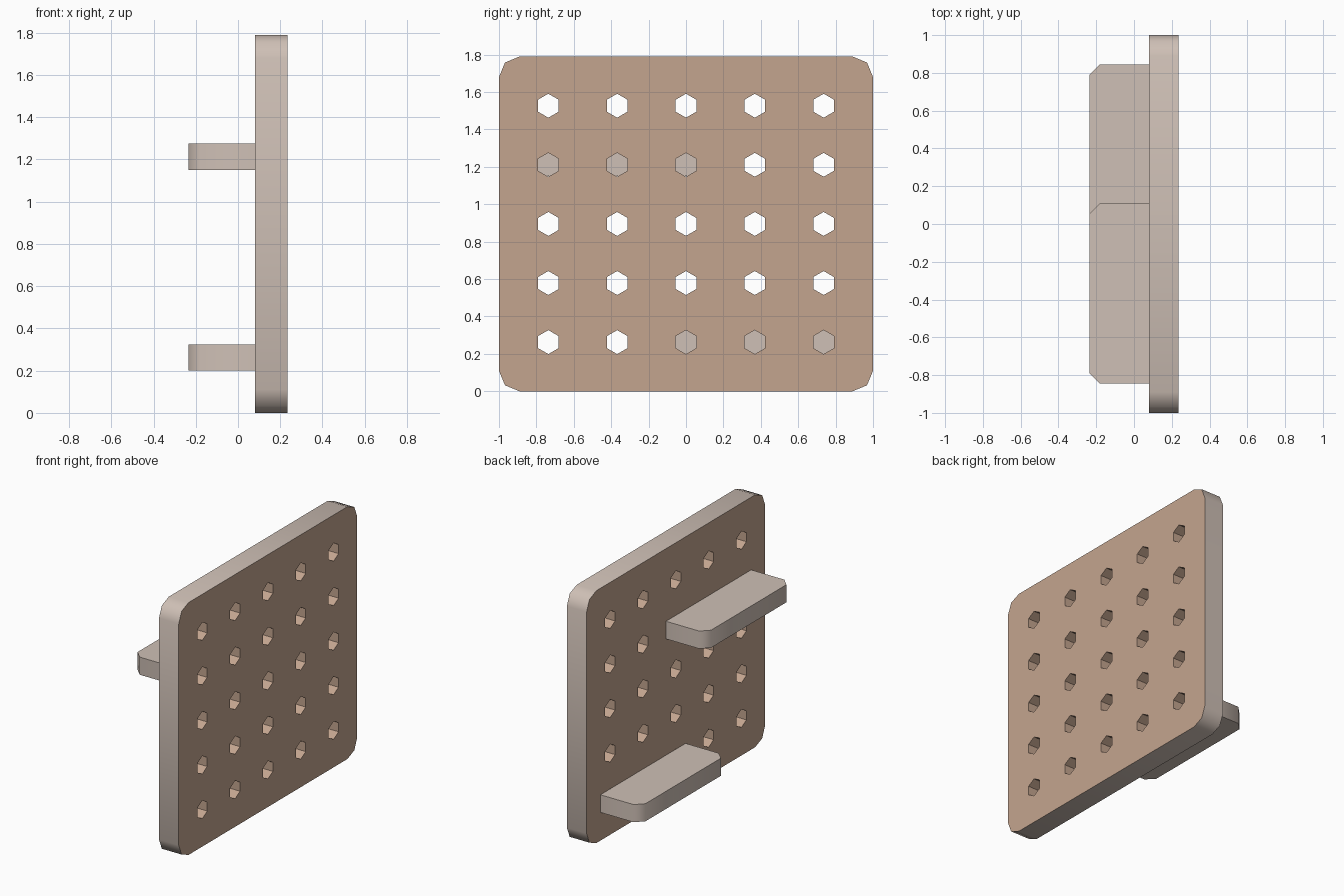
import bpy
import bmesh
from math import cos, sin, pi, radians
from mathutils import Vector

if "Cube" in bpy.data.objects:
    bpy.data.objects.remove(bpy.data.objects["Cube"], do_unlink=True)

HEIGHT = 1.79
BOARD_X = (0.08, 0.235)


def make_material(name, rgb):
    mat = bpy.data.materials.new(name)
    mat.use_nodes = True
    color = (*rgb, 1.0)
    mat.diffuse_color = color
    mat.node_tree.nodes["Principled BSDF"].inputs["Base Color"].default_value = color
    return mat


brown = make_material("warm brown", (0.55, 0.375, 0.275))
pale = make_material("pale taupe", (0.62, 0.525, 0.465))


def prism(bm, outline, direction):
    """Extrude a flat outline into a closed solid."""
    face = bm.faces.new([bm.verts.new(p) for p in outline])
    ext = bmesh.ops.extrude_face_region(bm, geom=[face], use_keep_orig=True)
    moved = [g for g in ext["geom"] if isinstance(g, bmesh.types.BMVert)]
    bmesh.ops.translate(bm, verts=moved, vec=Vector(direction))


def finish(name, bm, materials):
    bmesh.ops.recalc_face_normals(bm, faces=bm.faces[:])
    mesh = bpy.data.meshes.new(name)
    bm.to_mesh(mesh)
    bm.free()
    for mat in materials:
        mesh.materials.append(mat)
    obj = bpy.data.objects.new(name, mesh)
    bpy.context.collection.objects.link(obj)
    return obj


def activate(obj):
    bpy.ops.object.select_all(action="DESELECT")
    obj.select_set(True)
    bpy.context.view_layer.objects.active = obj


# Board with two-segment rounded corners
radius = 0.11
outline = []
for i, (sy, sz) in enumerate([(1, 1), (-1, 1), (-1, -1), (1, -1)]):
    for step in range(3):
        a = i * pi / 2 + step * pi / 4
        outline.append((BOARD_X[0],
                        sy * (1 - radius) + radius * cos(a),
                        HEIGHT / 2 + sz * (HEIGHT / 2 - radius) + radius * sin(a)))
bm = bmesh.new()
prism(bm, outline, (BOARD_X[1] - BOARD_X[0], 0, 0))
board = finish("peg_board", bm, [brown, pale])

# Grid of hexagonal peg holes
bm = bmesh.new()
for row in range(-2, 3):
    for col in range(-2, 3):
        hexagon = [(0, col * 0.368 + 0.064 * cos(pi / 6 + k * pi / 3),
                    HEIGHT / 2 + row * 0.316 + 0.064 * sin(pi / 6 + k * pi / 3))
                   for k in range(6)]
        prism(bm, hexagon, (0.4, 0, 0))
cutter = finish("hole_cutter", bm, [brown])
cutter.hide_render = True

mod = board.modifiers.new("peg_holes", "BOOLEAN")
mod.operation = "DIFFERENCE"
mod.solver = "EXACT"
mod.object = cutter
activate(board)
bpy.ops.object.modifier_apply(modifier=mod.name)
bpy.data.objects.remove(cutter, do_unlink=True)

# Pale outer rim, brown faces and hole walls
for poly in board.data.polygons:
    c = poly.center
    outer = abs(c.y) > 0.85 or abs(c.z - HEIGHT / 2) > 0.75
    poly.material_index = int(abs(poly.normal.x) < 0.5 and outer)

# Two shelves with clipped front corners
shelves = []
for name, y0, y1, z in [("upper_shelf", -0.845, 0.11, 1.15),
                        ("lower_shelf", -0.11, 0.845, 0.2)]:
    clip, front, back = 0.055, -0.235, BOARD_X[0]
    bm = bmesh.new()
    prism(bm, [(back, y0, z), (back, y1, z),
               (front + clip, y1, z), (front, y1 - clip, z),
               (front, y0 + clip, z), (front + clip, y0, z)], (0, 0, 0.125))
    shelves.append(finish(name, bm, [pale]))

for obj in [board, *shelves]:
    activate(obj)
    bpy.ops.object.shade_smooth_by_angle(angle=radians(50))
